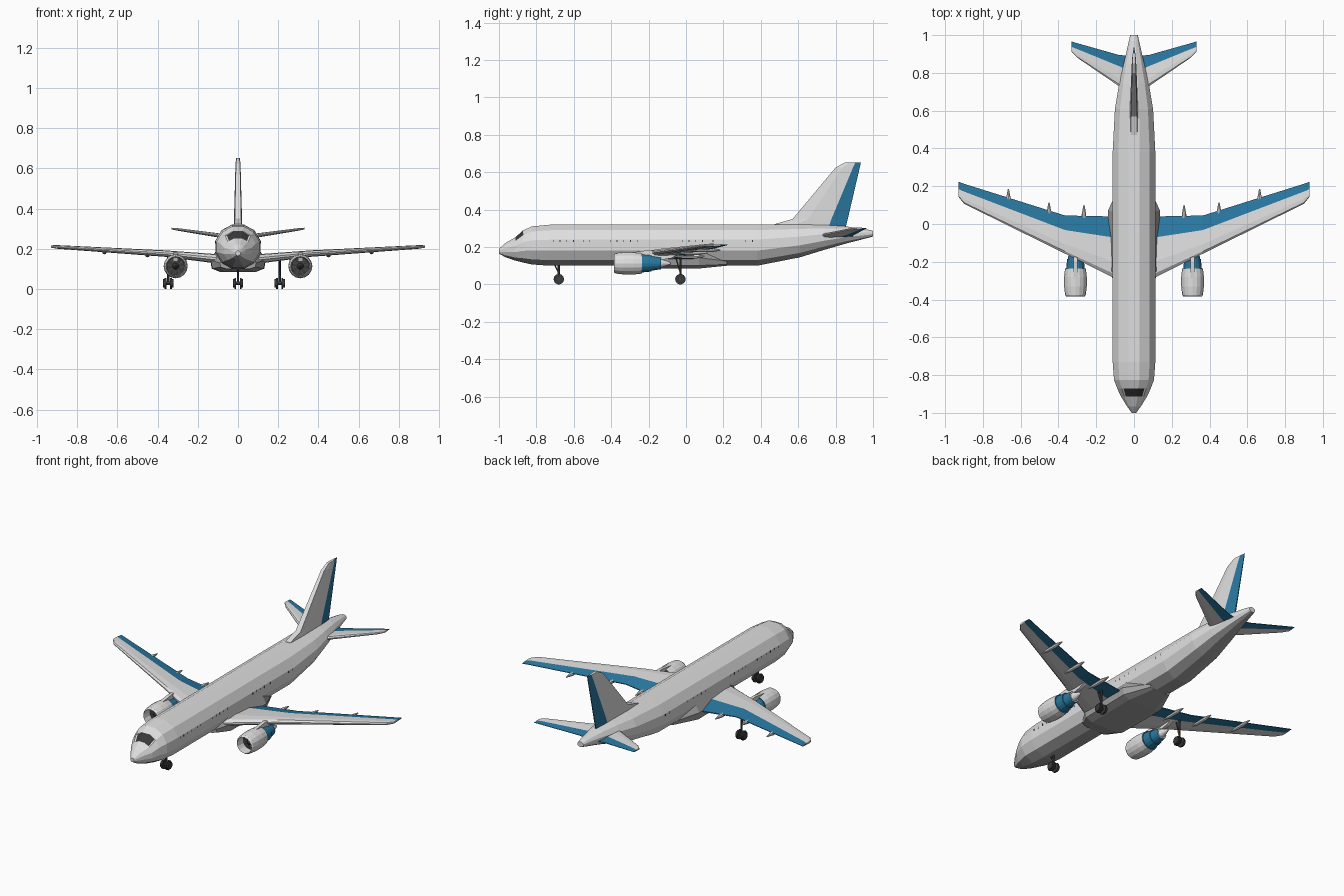
import bpy, bmesh, math
from mathutils import Vector

if "Cube" in bpy.data.objects:
    bpy.data.objects.remove(bpy.data.objects["Cube"])


def material(name, rgb):
    m = bpy.data.materials.new(name)
    m.diffuse_color = (*rgb, 1)
    m.use_nodes = True
    m.node_tree.nodes["Principled BSDF"].inputs["Base Color"].default_value = m.diffuse_color
    return m


GREY = material("light grey paint", (0.74, 0.74, 0.74))
BELLY = material("belly grey paint", (0.36, 0.36, 0.36))
BLUE = material("blue paint", (0.022, 0.19, 0.36))
DARK = material("dark rubber", (0.04, 0.04, 0.04))
METAL = material("dark metal", (0.06, 0.06, 0.06))


def finish(name, bm, mats, mirror=False):
    bmesh.ops.recalc_face_normals(bm, faces=bm.faces[:])
    me = bpy.data.meshes.new(name)
    bm.to_mesh(me)
    bm.free()
    for m in mats:
        me.materials.append(m)
    ob = bpy.data.objects.new(name, me)
    bpy.context.collection.objects.link(ob)
    if mirror:
        ob.modifiers.new("mirror", "MIRROR").use_mirror_merge = False
    return ob


def loft(bm, rings, rule=lambda i, k: 0):
    """Skin a list of equal-length rings; rule(ring, side) picks the material."""
    vs = [[bm.verts.new(p) for p in r] for r in rings]
    n = len(vs[0])
    for i in range(len(vs) - 1):
        for k in range(n):
            j = (k + 1) % n
            f = bm.faces.new((vs[i][k], vs[i][j], vs[i + 1][j], vs[i + 1][k]))
            f.material_index = rule(i, k)
    bm.faces.new(vs[0])
    bm.faces.new(vs[-1])


def body_ring(y, half, low, high, n=12):
    """Twelve-sided section with flat top and sides."""
    c, h, s = (low + high) / 2, (high - low) / 2, 1 / math.cos(math.pi / n)
    angles = [(k + 0.5) * 2 * math.pi / n for k in range(n)]
    return [(half * s * math.cos(a), y, c + h * s * math.sin(a)) for a in angles]


# Fuselage with a darker belly and an inset windshield: (y, half width, bottom, top)
stations = [(-1, .012, .165, .19), (-.965, .037, .145, .222), (-.912, .07, .127, .252),
            (-.872, .088, .117, .288), (-.825, .106, .107, .31), (-.73, .113, .10, .319),
            (.38, .113, .10, .32), (.61, .101, .145, .32), (.74, .079, .185, .318),
            (.85, .054, .217, .311), (.97, .027, .248, .294), (1, .02, .256, .286)]
bm = bmesh.new()
loft(bm, [body_ring(*s) for s in stations],
     lambda i, k: 1 if i == 2 and k in (1, 2, 3) else 2 if k in (7, 8, 9) else 0)
panes = [f for f in bm.faces if f.material_index == 1]
for f in bmesh.ops.inset_region(bm, faces=panes, thickness=0.009)["faces"]:
    f.material_index = 0
for v in {v for f in panes for v in f.verts}:
    v.co.x *= 0.85
finish("fuselage", bm, [GREY, DARK, BELLY])

# Belly fairing around the wing root, boxy with a flat bottom
outline = [(.75, 1), (1, .5), (.95, .14), (.65, 0), (-.65, 0), (-.95, .14), (-1, .5), (-.75, 1)]
bm = bmesh.new()
loft(bm, [[(half * u, y, low + (high - low) * v) for u, v in outline]
          for y, half, low, high in [(-.33, .09, .10, .16), (-.25, .135, .085, .2),
                                     (.07, .138, .085, .2), (.22, .07, .1, .15)]])
finish("belly_fairing", bm, [BELLY])

# Cabin windows, in groups along both sides
bm = bmesh.new()
for start, count in [(-.71, 4), (-.55, 2), (-.405, 5), (-.02, 4), (.145, 1), (.32, 2)]:
    for i in range(count):
        y = start + i * .036
        r = bmesh.ops.create_cube(bm, size=1)
        for v in r["verts"]:
            v.co = Vector((v.co.x * .004 + .112, v.co.y * .004 + y, v.co.z * .012 + .232))
finish("cabin_windows", bm, [DARK], True)


def flying_surface(name, sections, upright=False, mirror=True):
    """Sections (span, height, leading, hinge, trailing, thickness, droop); blue aft of the hinge."""
    rings = []
    tip = list(sections[-1])
    tip[5] *= .1                      # close the tip so its cap follows the colour split
    for span, h, lead, hinge, trail, t, droop in sections + [tip]:
        c = hinge - lead
        nose = .4 if upright else .12
        prof = [(lead, nose * t), (lead + .1 * c, .42 * t), (lead + .4 * c, .5 * t),
                (hinge, .35 * t), (trail, .07 * t)]
        prof += [(y, -d) for y, d in reversed(prof)]
        rings.append([(d, y, span) if upright else
                      (span, y, h + d - (droop if y == trail else 0)) for y, d in prof])
    bm = bmesh.new()
    loft(bm, rings, lambda i, k: 1 if 3 <= k <= 5 else 0)
    return finish(name, bm, [GREY, BLUE], mirror)


flying_surface("wings", [(.05, .145, -.31, -.072, .04, .05, .015),
                         (.117, .151, -.28, -.07, .04, .046, .015),
                         (.365, .176, -.157, -.032, .045, .032, .008),
                         (.9, .209, .107, .172, .213, .018, 0),
                         (.93, .211, .145, .185, .224, .012, 0)])
flying_surface("tailplanes", [(.02, .255, .65, .81, .89, .024, 0),
                              (.08, .264, .73, .836, .895, .022, 0),
                              (.3, .296, .88, .926, .957, .013, 0),
                              (.33, .3, .912, .938, .966, .009, 0)])
flying_surface("fin", [(.27, 0, .46, .755, .845, .042, 0), (.322, 0, .472, .768, .858, .042, 0),
                       (.35, 0, .57, .778, .865, .04, 0), (.625, 0, .8, .893, .929, .025, 0),
                       (.652, 0, .85, .905, .935, .018, 0)], True, False)


def lathe(bm, profile, x, z, n=16, rule=lambda i, k: 0):
    loft(bm, [[(x + r * math.cos(2 * math.pi * k / n), y, z + r * math.sin(2 * math.pi * k / n))
               for k in range(n)] for y, r in profile], rule)


# Engines: spinner, fan, intake, cowl, blue exhaust stages, tail cone
engine = [(-.36, .001), (-.33, .016), (-.33, .044), (-.385, .048), (-.375, .055), (-.33, .06),
          (-.28, .06), (-.235, .055), (-.235, .049), (-.185, .044), (-.185, .04), (-.135, .032),
          (-.135, .024), (-.08, .005)]
zones = [2, 3, 0, 0, 0, 0, 0, 1, 1, 1, 1, 0, 0]
bm = bmesh.new()
lathe(bm, engine, .31, .113, 16,
      lambda i, k: (2 if k % 2 else 3) if i == 1 else zones[i])
finish("engines", bm, [GREY, BLUE, DARK, METAL], True)

# Engine pylons
side = [(-.34, .165), (-.2, .183), (-.02, .172), (-.08, .14), (-.14, .13), (-.33, .14)]
bm = bmesh.new()
loft(bm, [[(x, y, z) for y, z in side] for x in (.3, .32)])
finish("engine_pylons", bm, [GREY], True)

# Flap track fairings under the trailing edge
bm = bmesh.new()
for x, z, end in [(.265, .15, .1), (.45, .169, .115), (.665, .184, .185)]:
    lathe(bm, [(end - .17, .002), (end - .12, .011), (end - .05, .012), (end, .003)], x, z, 8)
finish("flap_track_fairings", bm, [GREY], True)


def rod(bm, a, b, r, n=10, mat=0):
    """Cylinder between two points."""
    a, b = Vector(a), Vector(b)
    q = (b - a).to_track_quat("Z", "Y")
    ring = [q @ Vector((r * math.cos(2 * math.pi * k / n), r * math.sin(2 * math.pi * k / n), 0))
            for k in range(n)]
    loft(bm, [[a + p for p in ring], [b + p for p in ring]], lambda i, k: mat)
    bm.faces.ensure_lookup_table()
    for f in bm.faces[-2:]:
        f.material_index = mat


# Landing gear: strut, brace, axle and twin wheels
for name, x, y, top in [("nose_gear", 0, -.68, .12), ("left_main_gear", -.347, -.03, .17),
                        ("right_main_gear", .207, -.03, .155)]:
    bm = bmesh.new()
    rod(bm, (x, y, .028), (x, y, top), .006, 8)
    rod(bm, (x, y, .06), (x, y - .025, top - .01), .004, 6)
    rod(bm, (x - .026, y, .028), (x + .026, y, .028), .008, 8)
    for s in (-1, 1):
        rod(bm, (x + s * .009, y, .028), (x + s * .018, y, .028), .028, 14, 1)
        rod(bm, (x + s * .018, y, .028), (x + s * .026, y, .028), .022, 14, 1)
    finish(name, bm, [METAL, DARK])
